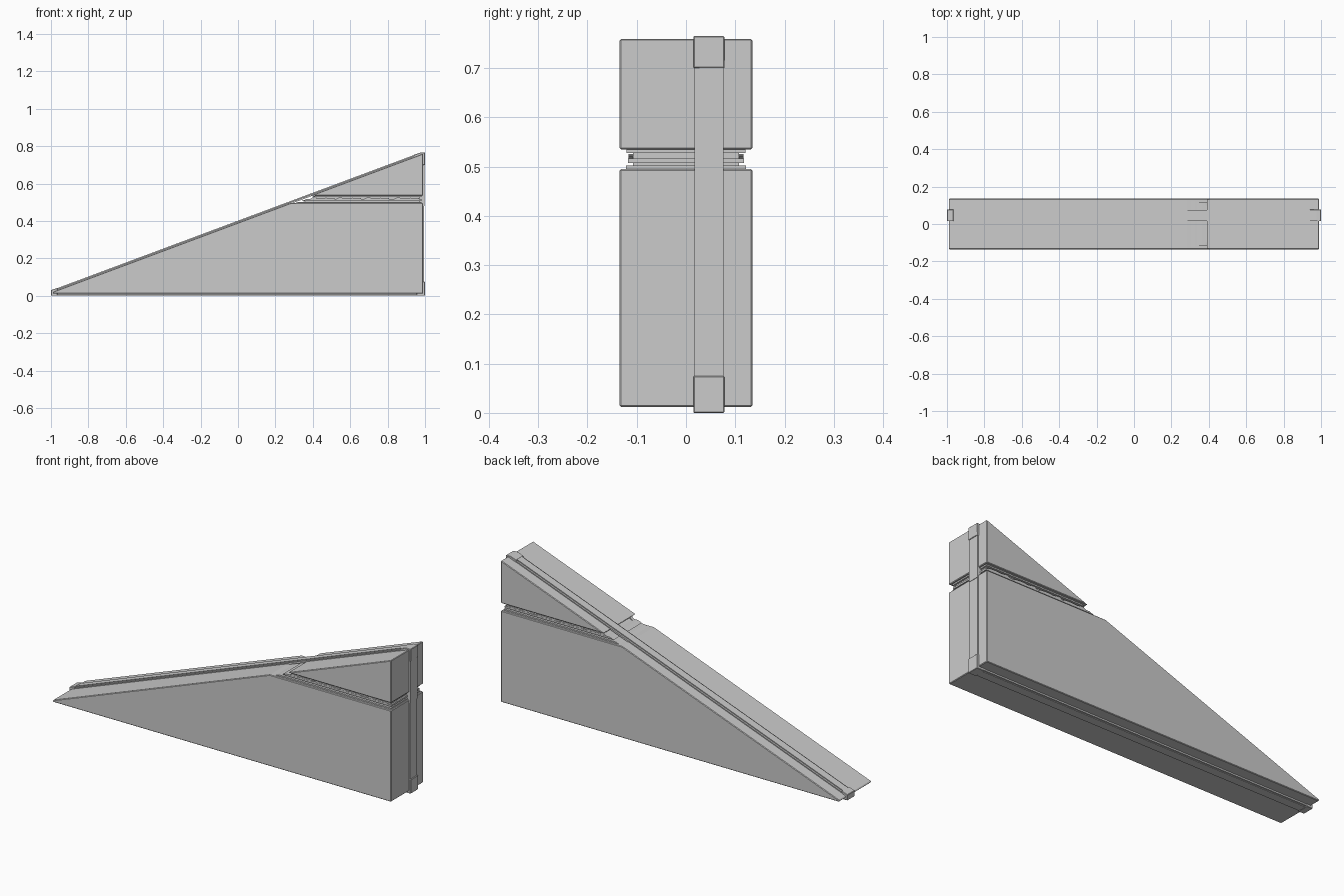
import bpy, bmesh, math

if "Cube" in bpy.data.objects:
    bpy.data.objects.remove(bpy.data.objects["Cube"])

X0, X1 = -0.99, 0.99        # body ends
ZB, ZT, ZTIP = 0.012, 0.76, 0.021
SLOPE = (ZT - ZTIP) / (X1 - X0)
LEN = math.hypot(1, SLOPE)


def slope_z(x, off=0.0):
    """Height of the ramp at x, pushed outward by off."""
    return ZTIP + (x - X0) * SLOPE + off * LEN


def slope_x(z, off=0.0):
    return X0 + (z - ZTIP - off * LEN) / SLOPE


def prism(name, pts, y0, y1, bevel=0.0):
    """Extrude an x-z outline from y0 to y1."""
    bm = bmesh.new()
    face = bm.faces.new([bm.verts.new((x, y0, z)) for x, z in pts])
    ext = bmesh.ops.extrude_face_region(bm, geom=[face])
    moved = [v for v in ext["geom"] if isinstance(v, bmesh.types.BMVert)]
    bmesh.ops.translate(bm, verts=moved, vec=(0, y1 - y0, 0))
    bmesh.ops.recalc_face_normals(bm, faces=bm.faces[:])
    mesh = bpy.data.meshes.new(name)
    bm.to_mesh(mesh)
    bm.free()
    ob = bpy.data.objects.new(name, mesh)
    bpy.context.collection.objects.link(ob)
    if bevel:
        mod = ob.modifiers.new("Bevel", "BEVEL")
        mod.width, mod.segments = bevel, 1
    return ob


def slab(name, z0, z1, inset, half_y, bevel=0.0):
    """Horizontal slice of the wedge, inset from the ramp and end face."""
    xe = X1 - inset
    pts = [(slope_x(z0, -inset), z0), (xe, z0), (xe, z1), (slope_x(z1, -inset), z1)]
    return prism(name, pts, -half_y, half_y, bevel)


def ramp_strip(name, xa, xb, lo, hi, y0, y1, bevel=0.0):
    """Strip lying along the ramp between two offsets."""
    pts = [(xa, slope_z(xa, lo)), (xb, slope_z(xb, lo)),
           (xb, slope_z(xb, hi)), (xa, slope_z(xa, hi))]
    return prism(name, pts, y0, y1, bevel)


def box(name, x0, x1, z0, z1, y0, y1, bevel=0.0):
    return prism(name, [(x0, z0), (x1, z0), (x1, z1), (x0, z1)], y0, y1, bevel)


# Main lower wedge block
S = 0.495
prism("lower_block", [(X0, ZB), (X1, ZB), (X1, S), (slope_x(S), S), (X0, ZTIP)],
      -0.135, 0.135, 0.003)

# Upper triangular block
U = 0.535
prism("upper_block", [(slope_x(U), U), (X1, U), (X1, ZT)], -0.135, 0.135, 0.003)

# Recessed seam with stacked trim layers
slab("seam_core", 0.490, 0.540, 0.018, 0.108)
slab("seam_lower_ledge", 0.494, 0.502, 0.009, 0.122)
slab("seam_middle_ledge", 0.507, 0.516, 0.010, 0.118)
slab("seam_upper_ledge", 0.528, 0.537, 0.009, 0.121)

# Uneven inlay pieces along both sides of the seam
for side in (-1, 1):
    for i, x in enumerate((0.38, 0.52, 0.67, 0.83)):
        pts = [(x, 0.514), (x + 0.13, 0.514), (x + 0.14, 0.521),
               (x + 0.09, 0.524), (x + 0.06, 0.521), (x + 0.02, 0.526)]
        y = sorted((side * 0.10, side * 0.117))
        prism(f"seam_inlay_{i}", pts, *y)

# Band running around the ramp, end face and underside
YA, YB = 0.017, 0.076
ramp_strip("ramp_band", -0.985, 0.97, -0.004, 0.005, YA, YB)
ramp_strip("ramp_band_raised", -0.97, 0.96, 0.0, 0.010, YA + 0.009, YB - 0.009)
box("end_band_lower", 0.965, 0.995, 0.06, 0.48, YA, YB)
box("end_band_upper", 0.965, 0.997, 0.48, 0.71, YA, YB)
box("under_band", -0.98, 0.98, 0.004, 0.016, YA, YB)
box("under_band_raised", -0.97, 0.96, 0.001, 0.01, YA + 0.009, YB - 0.009)

# Corner clips
YC, YD = 0.015, 0.078
box("lower_corner_clip", 0.955, 1.0, 0.0, 0.075, YC, YD, 0.002)
prism("upper_corner_clip", [(0.955, 0.70), (1.0, 0.70), (1.0, 0.765), (0.975, 0.765),
                            (0.94, slope_z(0.94, 0.011)), (0.94, slope_z(0.94, -0.01))],
      YC, YD, 0.002)
box("upper_clip_tab", 0.98, 0.999, 0.70, 0.715, YC + 0.012, YD)
prism("tip_clip", [(-1.0, 0.0), (-0.965, 0.0), (-0.965, slope_z(-0.965, 0.011)),
                   (-1.0, slope_z(-1.0, 0.012))], YC, YD, 0.002)
